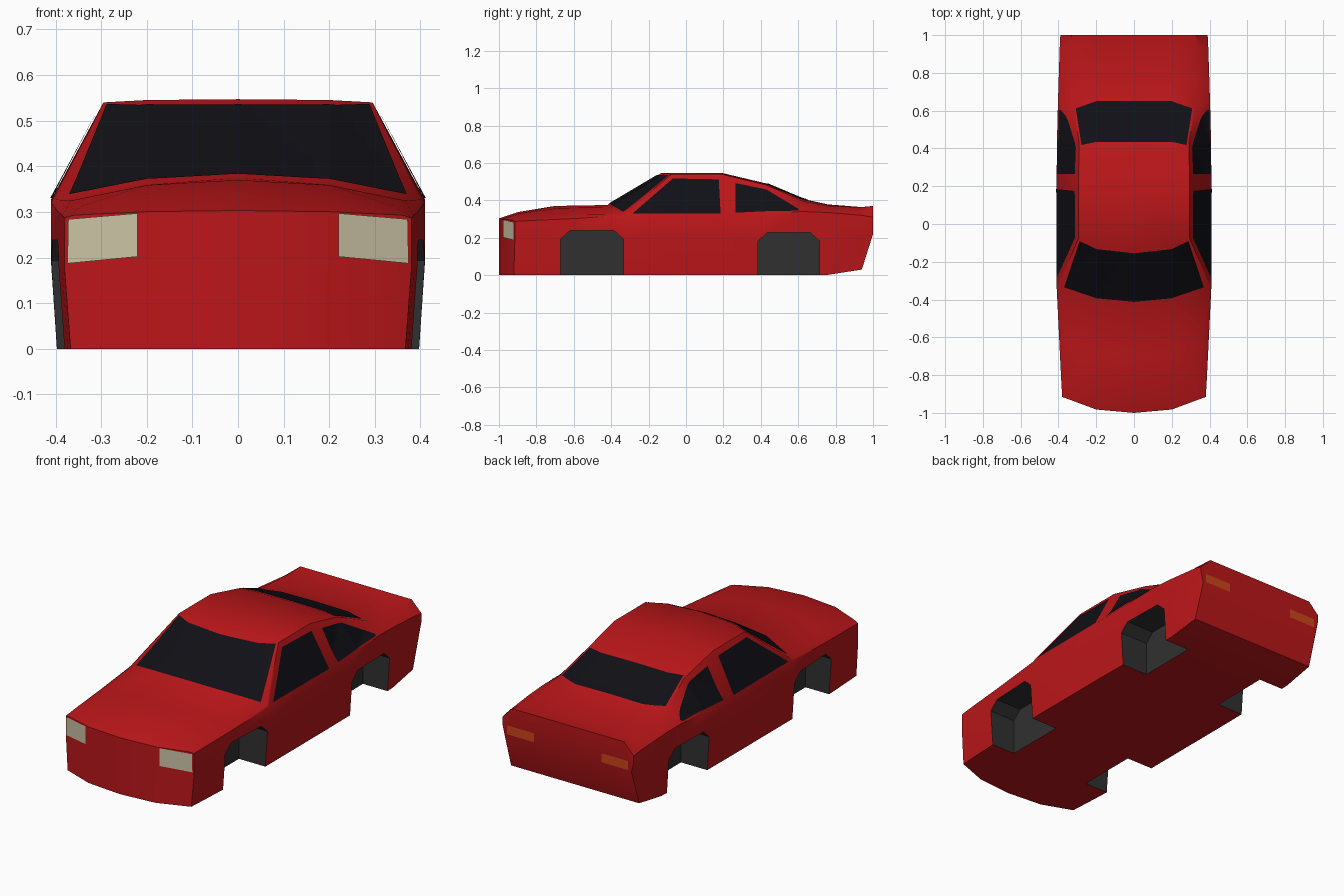
import bpy, bmesh, math
from mathutils import Vector
from mathutils.bvhtree import BVHTree

if "Cube" in bpy.data.objects:
    bpy.data.objects.remove(bpy.data.objects["Cube"])


def material(name, rgb):
    m = bpy.data.materials.new(name)
    m.diffuse_color = (*rgb, 1)
    m.use_nodes = True
    m.node_tree.nodes["Principled BSDF"].inputs["Base Color"].default_value = m.diffuse_color
    return m


red = material("red_paint", (0.5, 0.008, 0.01))
black = material("dark_lining", (0.03, 0.03, 0.03))
glass = material("dark_glass", (0.005, 0.005, 0.008))
lamp = material("cream_lamp", (0.6, 0.55, 0.38))
amber = material("orange_lamp", (0.6, 0.06, 0.01))


def make_object(name, bm, mats, mirror=True):
    mesh = bpy.data.meshes.new(name)
    bm.to_mesh(mesh)
    ob = bpy.data.objects.new(name, mesh)
    bpy.context.collection.objects.link(ob)
    for m in mats:
        mesh.materials.append(m)
    if mirror:
        ob.modifiers.new("mirror", 'MIRROR').merge_threshold = 0.0005
    return ob


def activate(ob):
    bpy.ops.object.select_all(action='DESELECT')
    ob.select_set(True)
    bpy.context.view_layer.objects.active = ob


def bow(x):
    # plan curve of nose and windscreen
    return 0.09 * x if x < 0.2 else 0.018 + 0.37 * (x - 0.2)


# Body stations: y, bow, floor z, half width, belt z, edge x, edge z, top z
stations = [
    (-1.00, 1, 0.00, 0.380, 0.287, 0.360, 0.293, 0.303),
    (-0.90, 1, 0.00, 0.386, 0.293, 0.345, 0.312, 0.337),
    (-0.70, 1, 0.00, 0.396, 0.302, 0.365, 0.325, 0.370),
    (-0.42, 1, 0.00, 0.410, 0.320, 0.400, 0.327, 0.375),
    (-0.13, 1, 0.00, 0.410, 0.322, 0.295, 0.540, 0.547),
    (0.19, 0, 0.00, 0.410, 0.326, 0.295, 0.540, 0.547),
    (0.43, 0, 0.00, 0.408, 0.333, 0.290, 0.482, 0.490),
    (0.63, 0, 0.00, 0.403, 0.340, 0.325, 0.395, 0.406),
    (0.76, 0, 0.002, 0.399, 0.335, 0.335, 0.370, 0.378),
    (0.94, 0, 0.03, 0.393, 0.320, 0.333, 0.363, 0.364),
    (1.00, 0, 0.22, 0.390, 0.310, 0.330, 0.370, 0.370),
]

# Half body loft with end caps
bm = bmesh.new()
rows = []
for y, b, fl, w, belt, ex, ez, top in stations:
    section = [(0, fl), (0.2, fl), (w - 0.013, fl), (w, fl + 0.6 * (belt - fl)),
               (w, belt), (ex, ez), (0.2, top - 0.25 * (top - ez)), (0, top)]
    rows.append([bm.verts.new((x, y + b * bow(x), z)) for x, z in section])
for a, b in zip(rows, rows[1:]):
    for j in range(7):
        bm.faces.new((a[j], b[j], b[j + 1], a[j + 1]))
for row, step in ((rows[0], 1), (rows[-1], -1)):
    for q in ((0, 1, 6, 7), (1, 2, 5, 6), (2, 3, 4, 5)):
        bm.faces.new([row[k] for k in q][::step])
tree = BVHTree.FromBMesh(bm)
body = make_object("car_body", bm, [red, black])

# Wheel arch recesses, cut with dark-lined octagonal prisms
for y0, y1, top in ((-0.67, -0.335, 0.238), (0.385, 0.715, 0.227)):
    bm = bmesh.new()
    outline = [(y0, -0.1), (y0, top - 0.045), (y0 + 0.05, top),
               (y1 - 0.05, top), (y1, top - 0.045), (y1, -0.1)]
    face = bm.faces.new([bm.verts.new((0.24, y, z)) for y, z in outline])
    ext = bmesh.ops.extrude_face_region(bm, geom=[face])
    bmesh.ops.translate(bm, vec=(0.26, 0, 0),
                        verts=[v for v in ext["geom"] if isinstance(v, bmesh.types.BMVert)])
    bmesh.ops.recalc_face_normals(bm, faces=bm.faces)
    for f in bm.faces:
        f.material_index = 1
    cutter = make_object("arch_cutter", bm, [red, black])
    cutter.hide_render = True
    cut = body.modifiers.new("arch", 'BOOLEAN')
    cut.operation, cut.solver, cut.object = 'DIFFERENCE', 'EXACT', cutter

activate(body)
for m in list(body.modifiers):
    bpy.ops.object.modifier_apply(modifier=m.name)
for ob in [o for o in bpy.data.objects if o.name.startswith("arch_cutter")]:
    bpy.data.objects.remove(ob)
bpy.ops.object.shade_smooth_by_angle(angle=math.radians(40))


def panel(name, mat, quads, place, direction, n=6):
    """Project flat quads onto the body, lifted slightly off the surface."""
    d = Vector(direction)
    bm = bmesh.new()
    for quad in quads:
        c = [Vector(p) for p in quad]
        grid = []
        for i in range(n + 1):
            line = []
            for j in range(n + 1):
                p = c[0].lerp(c[1], i / n).lerp(c[3].lerp(c[2], i / n), j / n)
                start = Vector(place(*p))
                ray = start - d * 3
                ray.x = max(ray.x, 0.0002)
                hit = tree.ray_cast(ray, d)[0] or tree.find_nearest(start)[0]
                if start.x == 0:
                    hit.x = 0
                line.append(bm.verts.new(hit - d * 0.004))
            grid.append(line)
        for a, b in zip(grid, grid[1:]):
            for j in range(n):
                bm.faces.new((a[j], b[j], b[j + 1], a[j + 1]))
    bmesh.ops.remove_doubles(bm, verts=bm.verts, dist=0.0005)
    bm.normal_update()
    bmesh.ops.reverse_faces(bm, faces=[f for f in bm.faces if f.normal.dot(d) > 0])
    return make_object(name, bm, [mat])


def from_top(x, y):
    return x, y, 0.4


def from_side(y, z):
    return 0.4, y, z


def from_front(x, z):
    return x, -0.95, z


def from_back(x, z):
    return x, 1, z


# Glass
panel("windscreen", glass,
      [[(0, -0.412), (0.2, -0.393), (0.2, -0.133), (0, -0.155)],
       [(0.2, -0.393), (0.37, -0.335), (0.288, -0.09), (0.2, -0.133)]],
      from_top, (0, 0, -1))
panel("rear_window", glass,
      [[(0, 0.435), (0.2, 0.435), (0.2, 0.65), (0, 0.65)],
       [(0.2, 0.435), (0.278, 0.418), (0.308, 0.612), (0.2, 0.65)]],
      from_top, (0, 0, -1))
panel("front_side_windows", glass,
      [[(-0.285, 0.33), (0.185, 0.33), (0.175, 0.512), (-0.07, 0.517)]],
      from_side, (-1, 0, 0))
panel("rear_side_windows", glass,
      [[(0.265, 0.334), (0.43, 0.342), (0.43, 0.458), (0.265, 0.492)],
       [(0.43, 0.342), (0.6, 0.345), (0.605, 0.352), (0.43, 0.458)]],
      from_side, (-1, 0, 0))

# Lamps
panel("headlights", lamp, [[(0.22, 0.202), (0.374, 0.187), (0.372, 0.284), (0.22, 0.297)]],
      from_front, (0, 1, 0))
panel("tail_lights", amber, [[(0.2, 0.227), (0.36, 0.227), (0.36, 0.275), (0.2, 0.275)]],
      from_back, (0, -1, 0))
